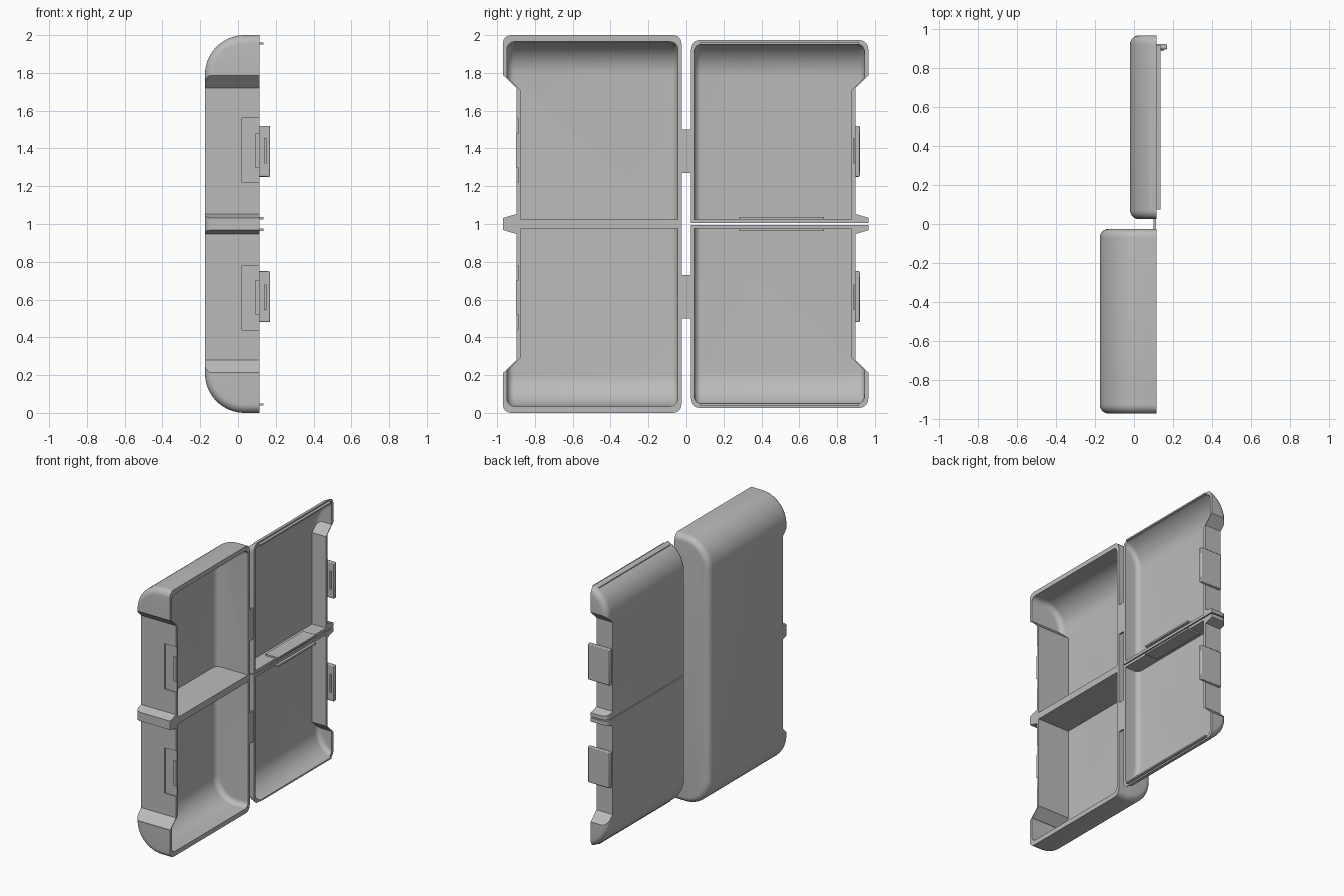
import bpy, bmesh
from math import pi, acos, sin, cos
from mathutils import Matrix

cube = bpy.data.objects.get("Cube")
if cube:
    bpy.data.objects.remove(cube, do_unlink=True)

grey = bpy.data.materials.new("plain grey")
grey.use_nodes = True
GREY = (0.5, 0.5, 0.5, 1)
grey.diffuse_color = GREY
grey.node_tree.nodes["Principled BSDF"].inputs["Base Color"].default_value = GREY
RIM = 0.115


def make(name, bm):
    bmesh.ops.recalc_face_normals(bm, faces=bm.faces)
    me = bpy.data.meshes.new(name)
    bm.to_mesh(me)
    bm.free()
    me.materials.append(grey)
    ob = bpy.data.objects.new(name, me)
    bpy.context.collection.objects.link(ob)
    return ob


def loft(name, rings):
    """Closed solid through equal-length rings of points."""
    bm = bmesh.new()
    rows = [[bm.verts.new(p) for p in ring] for ring in rings]
    n = len(rows[0])
    for a, b in zip(rows, rows[1:]):
        for i in range(n):
            bm.faces.new((a[i], a[(i + 1) % n], b[(i + 1) % n], b[i]))
    bm.faces.new(rows[0])
    bm.faces.new(rows[-1])
    return make(name, bm)


def box(name, x, y, z):
    return loft(name, [[(a, y[0], z[0]), (a, y[1], z[0]), (a, y[1], z[1]), (a, y[0], z[1])] for a in x])


def prism(name, outline):
    """Outline in y and z, run through the full depth in x."""
    return loft(name, [[(x, y, z) for y, z in outline] for x in (-0.5, 0.5)])


def rounded(name, rim, back, radius, cz, y, fillet, floor=None):
    """Shell solid with a big rounded end and filleted sides.
    Without a floor height, both ends are rounded."""
    cx = back + radius

    def profile(d):
        r = radius - d
        start = pi / 2 if cx < rim else acos((rim - cx) / r)
        pts = [(rim, cz + r * sin(start))] if cx < rim else []
        for i in range(17):
            a = start + (pi - start) * i / 16
            pts.append((cx + r * cos(a), cz + r * sin(a)))
        if floor is None:
            return pts + [(x, 2 - z) for x, z in reversed(pts)]
        return pts + [(back + d, floor), (rim, floor)]

    steps = [pi / 2 * i / 8 for i in range(9)]
    ends = [(fillet * (1 - cos(a)), fillet * (1 - sin(a))) for a in steps]
    sections = [(y[0] + t, d) for t, d in ends] + [(y[1] - t, d) for t, d in reversed(ends)]
    return loft(name, [[(x, yy, z) for x, z in profile(d)] for yy, d in sections])


def cut(ob, *cutters, op="DIFFERENCE"):
    for c in cutters:
        m = ob.modifiers.new("cut", "BOOLEAN")
        m.object, m.operation, m.solver = c, op, "EXACT"
        bpy.context.view_layer.objects.active = ob
        bpy.ops.object.modifier_apply(modifier=m.name)
        bpy.data.objects.remove(c, do_unlink=True)
    return ob


def mirrored(ob, name):
    """Copy flipped about mid height."""
    new = ob.copy()
    new.name = name
    new.data = ob.data.copy()
    new.data.transform(Matrix.Translation((0, 0, 2)) @ Matrix.Scale(-1, 4, (0, 0, 1)))
    new.data.flip_normals()
    bpy.context.collection.objects.link(new)
    return new


def outer_notch(s):
    return prism("notch", [(s * y, z) for y, z in (
        (1.1, 1.785), (0.965, 1.785), (0.897, 1.72), (0.897, 1.053), (0.965, 1.033), (1.1, 1.033))])


def inner_notch(s):
    return prism("inner notch", [(s * y, z) for y, z in (
        (1.1, 1.775), (0.945, 1.775), (0.877, 1.71), (0.877, 0.9), (1.1, 0.9))])


# Deep base with two compartments
base = rounded("base_shell", RIM, -0.175, 0.21, 1.79, (-0.97, -0.025), 0.045)
notch = outer_notch(-1)
cut(base, mirrored(notch, "lower notch"), notch)
cavity = rounded("cavity", 0.2, -0.15, 0.175, 1.79, (-0.948, -0.045), 0.04, floor=1.025)
cut(cavity, inner_notch(-1))
cut(base, mirrored(cavity, "lower cavity"), cavity)
recess = box("recess", (0.02, 0.2), (-1, -0.889), (1.22, 1.56))
cut(base, mirrored(recess, "lower recess"), recess)

# Shallow lid, one per compartment
lid = rounded("upper_lid", RIM, -0.02, 0.21, 1.777, (0.025, 0.965), 0.045, floor=1.004)
cut(lid, outer_notch(1))
hollow = rounded("hollow", 0.13, 0.0, 0.19, 1.777, (0.045, 0.945), 0.035, floor=1.025)
cut(hollow, inner_notch(1))
cut(lid, hollow)

# Small fittings on the upper half
parts = [
    lid,
    box("upper_catch", (0.09, RIM), (-0.899, -0.887), (1.3, 1.48)),
    box("upper_latch", (-0.01, 0.17), (0.894, 0.92), (1.25, 1.52)),
    box("upper_latch_ridge", (0.138, 0.15), (0.886, 0.896), (1.32, 1.455)),
    box("upper_hinge", (0.1, 0.112), (-0.03, 0.03), (1.27, 1.5)),
    box("upper_end_lip", (0.08, 0.135), (0.075, 0.915), (1.951, 1.962)),
    box("upper_middle_lip", (0.03, 0.135), (0.28, 0.73), (1.023, 1.036)),
]
bevel = parts[2].modifiers.new("soft edges", "BEVEL")
bevel.width, bevel.segments = 0.006, 2

# Lower half repeats the upper one
parts += [mirrored(p, p.name.replace("upper", "lower")) for p in parts]

bpy.ops.object.select_all(action="DESELECT")
for p in parts + [base]:
    p.select_set(True)
bpy.context.view_layer.objects.active = base
bpy.ops.object.shade_smooth_by_angle(angle=0.5)
